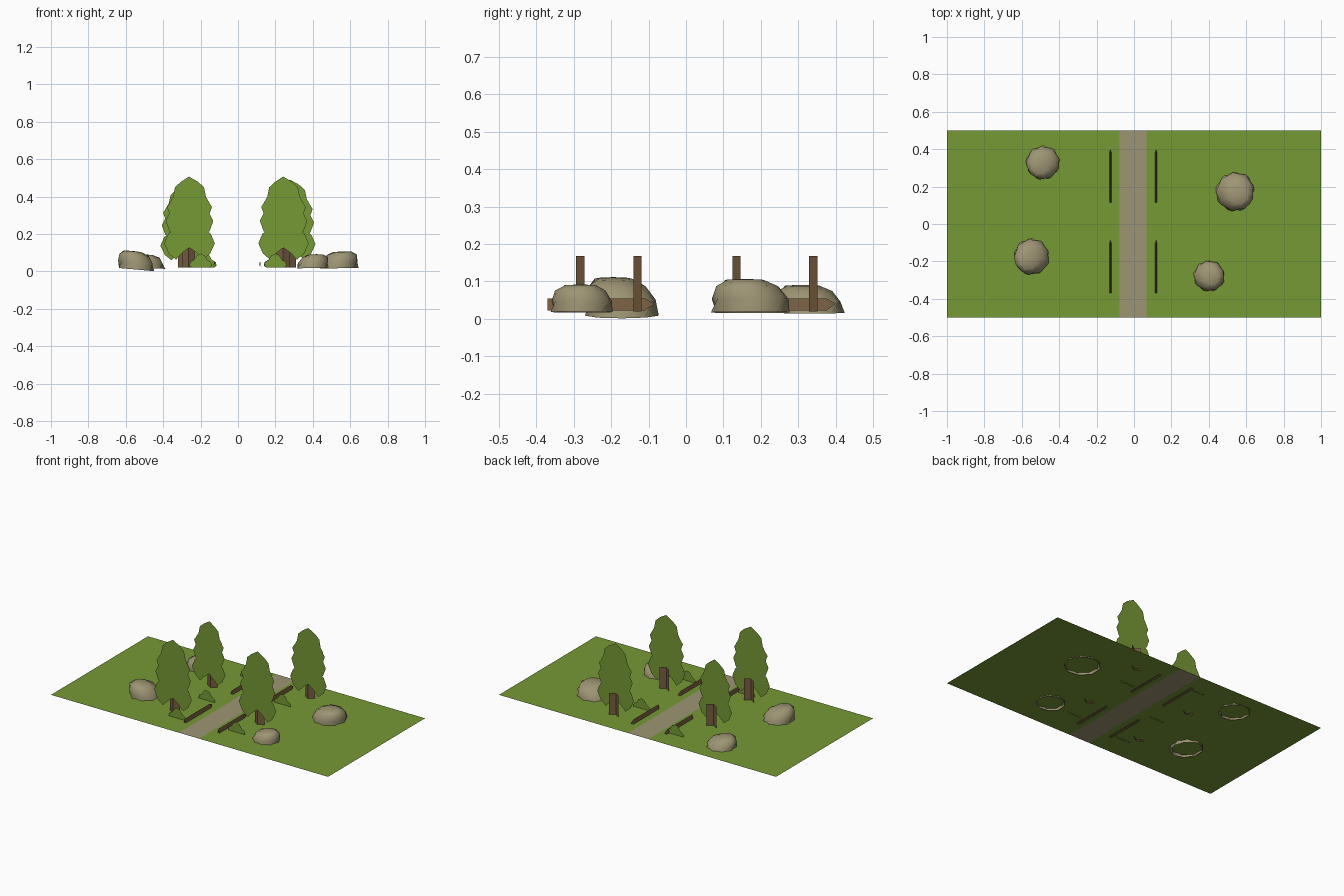
import bpy, bmesh, math, random

if "Cube" in bpy.data.objects:
    bpy.data.objects.remove(bpy.data.objects["Cube"])
random.seed(4)

def material(name, rgb):
    m = bpy.data.materials.new(name)
    m.diffuse_color = (*rgb, 1)
    m.use_nodes = True
    m.node_tree.nodes["Principled BSDF"].inputs["Base Color"].default_value = m.diffuse_color
    return m

GREEN = material("leaf_green", (0.18, 0.32, 0.036))
STONE = material("stone_tan", (0.34, 0.30, 0.175))
WOOD = material("bark_brown", (0.185, 0.11, 0.052))

def build(name, verts, faces, *mats):
    me = bpy.data.meshes.new(name)
    me.from_pydata(verts, [], faces)
    for m in mats:
        me.materials.append(m)
    ob = bpy.data.objects.new(name, me)
    bpy.context.collection.objects.link(ob)
    return ob

# Ground: one flat sheet cut into grass, path, grass
G = 0.028
xs = (-1, -0.077, 0.068, 1)
ground = build("ground", [(x, y, G) for y in (-0.5, 0.5) for x in xs],
               [(i, i + 1, i + 5, i + 4) for i in range(3)], GREEN, STONE)
ground.data.polygons[1].material_index = 1

# Rocks: open-bottomed domes with their tops leaning off centre
def rock(name, cx, cy, r, z0, h, lean, tilt, n=9):
    rings = ((1, 0), (0.96, 0.4), (0.8, 0.78), (0.5, 0.97))
    verts, faces = [], []
    for k, (f, t) in enumerate(rings):
        for i in range(n):
            a = math.tau * (i + 0.5 * (k % 2)) / n
            rr = r * f * random.uniform(0.96, 1.03)
            x, y = rr * math.cos(a), rr * math.sin(a)
            verts.append((cx + x + lean[0] * t * t, cy + y + lean[1] * t * t,
                          z0 + h * t + tilt * x))
    for k in range(len(rings) - 1):
        for i in range(n):
            j = (i + 1) % n
            faces.append((k * n + i, k * n + j, (k + 1) * n + j, (k + 1) * n + i))
    top = len(verts)
    verts.append((cx + lean[0], cy + lean[1], z0 + h))
    base = (len(rings) - 1) * n
    faces += [(base + i, base + (i + 1) % n, top) for i in range(n)]
    ob = build(name, verts, faces, STONE)
    ob.data.shade_smooth()

rock("rock_front_left", -0.545, -0.17, 0.1, 0.01, 0.1, (-0.02, -0.025), -0.09)
rock("rock_back_left", -0.485, 0.33, 0.094, 0.016, 0.075, (-0.018, -0.02), -0.02)
rock("rock_back_right", 0.54, 0.175, 0.107, 0.017, 0.09, (0.02, -0.02), 0.02)
rock("rock_front_right", 0.398, -0.278, 0.086, 0.018, 0.074, (0.02, -0.005), 0.02)

# Logs: folded strips beside the path, pointed at the far end
def log(name, x, y0, y1):
    w, zb, zt, zm = 0.007, 0.022, 0.055, 0.04
    e = y1 - 0.025
    verts = [(x - w, y0, zb), (x, y0, zt), (x + w, y0, zb),
             (x - w, e, zb), (x, e, zt), (x + w, e, zb), (x, y1, zm)]
    build(name, verts, [(0, 1, 4, 3), (1, 2, 5, 4), (3, 4, 6), (4, 5, 6)], WOOD)

for side, x in (("left", -0.126), ("right", 0.118)):
    log("log_front_" + side, x, -0.37, -0.085)
    log("log_back_" + side, x, 0.115, 0.4)

# Flat leaf card: half outline mirrored, with slight irregularity
def card(name, cx, y, half, sx=1, sz=1, skew=0.0, z0=G):
    left = [(-x, z) for x, z in reversed(half) if x > 0]
    pts = [(cx + sx * x + skew * (1 if x > 0 else 0.4), z0 + (z - z0) * sz)
           for x, z in list(half) + left]
    ob = build(name, [(x, y, z) for x, z in pts], [tuple(range(len(pts)))], GREEN)
    bm = bmesh.new()
    bm.from_mesh(ob.data)
    bmesh.ops.triangulate(bm, faces=bm.faces[:])
    bm.to_mesh(ob.data)
    bm.free()

LOW = [(0, .29), (.055, .262), (.075, .23), (.112, .20), (.133, .15),
       (.108, .095), (.07, .063), (.035, .10), (0, .128)]
MID = [(0, .43), (.06, .41), (.09, .385), (.118, .345), (.105, .31),
       (.125, .27), (.105, .215), (.06, .19), (0, .2)]
TOP = [(0, .507), (.045, .478), (.075, .45), (.085, .40), (.105, .365),
       (.07, .325), (.03, .35), (0, .33)]

# Trees: V-folded trunk with three stacked leaf cards in front
def tree(name, x, y, height, sx, skew):
    w, d, zb, zt = 0.035, 0.011, 0.02, 0.168
    verts = [(x + dx, y + dy, z) for z in (zb, zt)
             for dx, dy in ((-w, d), (0, -d), (w, d))]
    build(name + "_trunk", verts, [(0, 1, 4, 3), (1, 2, 5, 4)], WOOD)
    s = (height - G) / (0.507 - G)
    for k, (part, half) in enumerate((("low", LOW), ("middle", MID), ("top", TOP))):
        card(f"{name}_leaves_{part}", x, y - d - 0.006 + 0.002 * k, half, sx, s, skew)

tree("tree_front_left", -0.265, -0.283, 0.507, 1.0, 0.008)
tree("tree_back_left", -0.287, 0.135, 0.46, 0.93, -0.01)
tree("tree_front_right", 0.24, -0.13, 0.507, 1.0, 0.005)
tree("tree_back_right", 0.275, 0.34, 0.49, 0.97, 0.01)

# Bushes: small flat cards on the ground
BUSH = [(0, .095), (.022, .085), (.035, .062), (.056, .05), (.06, .03), (.045, .02), (0, .022)]
for name, x, y in (("bush_back_left", -0.175, 0.36), ("bush_mid_left", -0.2, -0.035),
                   ("bush_front_left", -0.2, -0.34), ("bush_back_right", 0.198, 0.174),
                   ("bush_front_right", 0.2, -0.3)):
    card(name, x, y, BUSH)
